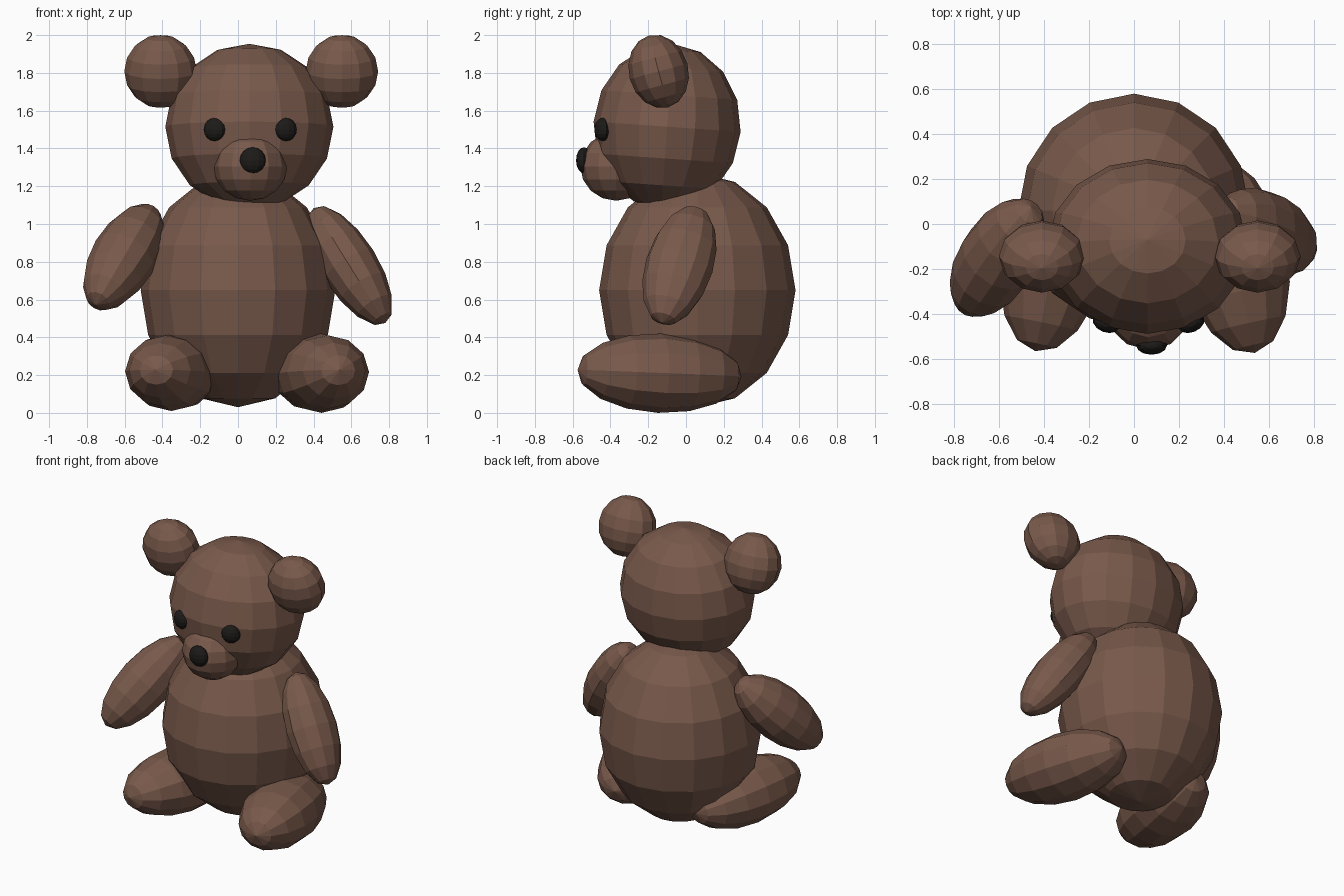
import bpy
import bmesh
from math import radians
from mathutils import Vector, Matrix, Euler

if "Cube" in bpy.data.objects:
    bpy.data.objects.remove(bpy.data.objects["Cube"])


def material(name, color):
    mat = bpy.data.materials.new(name)
    mat.diffuse_color = (*color, 1)
    mat.use_nodes = True
    mat.node_tree.nodes["Principled BSDF"].inputs["Base Color"].default_value = mat.diffuse_color
    return mat


BROWN = material("brown_plush", (0.19, 0.10, 0.07))
BLACK = material("black_button", (0.012, 0.011, 0.010))


def ball(name, loc, radii, rot=None, segs=12, rings=8, mat=BROWN):
    """Faceted ellipsoid, rotated by a 3x3 matrix and moved to loc."""
    rot = rot or Matrix.Identity(3)
    bm = bmesh.new()
    bmesh.ops.create_uvsphere(bm, u_segments=segs, v_segments=rings, radius=1)
    bmesh.ops.transform(bm, matrix=rot.to_4x4() @ Matrix.Diagonal((*radii, 1)),
                        verts=bm.verts)
    mesh = bpy.data.meshes.new(name)
    bm.to_mesh(mesh)
    bm.free()
    mesh.materials.append(mat)
    obj = bpy.data.objects.new(name, mesh)
    obj.location = loc
    bpy.context.collection.objects.link(obj)
    return obj


def turn(x=0, y=0, z=0):
    return Euler((radians(x), radians(y), radians(z))).to_matrix()


def aim(direction, hint):
    """Local z runs along direction, local y stays close to hint."""
    z = Vector(direction).normalized()
    y = Vector(hint)
    y = (y - y.dot(z) * z).normalized()
    return Matrix((y.cross(z), y, z)).transposed()


# Body and head
ball("body", (0, 0.06, 0.65), (0.515, 0.52, 0.62), segs=16)
ball("head", (0.06, -0.10, 1.515), (0.445, 0.39, 0.44), turn(x=-4), segs=16)

# Ears and eyes, mirrored about the middle of the head
for side, s in (("left", -1), ("right", 1)):
    ball(f"ear_{side}", (0.07 + s * 0.48, -0.145, 1.808),
         (0.192, 0.158, 0.197), turn(x=15))
    ball(f"eye_{side}", (0.065 + s * 0.19, -0.442, 1.50),
         (0.061, 0.04, 0.061), turn(z=s * 22), mat=BLACK)

# Muzzle and nose
ball("muzzle", (0.065, -0.37, 1.305), (0.195, 0.19, 0.182))
ball("nose", (0.078, -0.54, 1.337), (0.069, 0.042, 0.069), mat=BLACK)

# Arms: the left one reaches further forward
ball("arm_right", (0.59, -0.035, 0.78), (0.15, 0.18, 0.37),
     aim((0.51, -0.25, -0.82), (0, 1, 0)))
ball("arm_left", (-0.605, -0.15, 0.825), (0.172, 0.18, 0.37),
     aim((-0.40, -0.61, -0.685), (0, 1, 0)))

# Legs, splayed slightly outward
ball("leg_right", (0.44, -0.14, 0.21), (0.24, 0.21, 0.445),
     aim((0.22, -0.975, 0.04), (0, 0, 1)))
ball("leg_left", (-0.352, -0.14, 0.215), (0.235, 0.205, 0.435),
     aim((-0.20, -0.98, 0.03), (0, 0, 1)))
